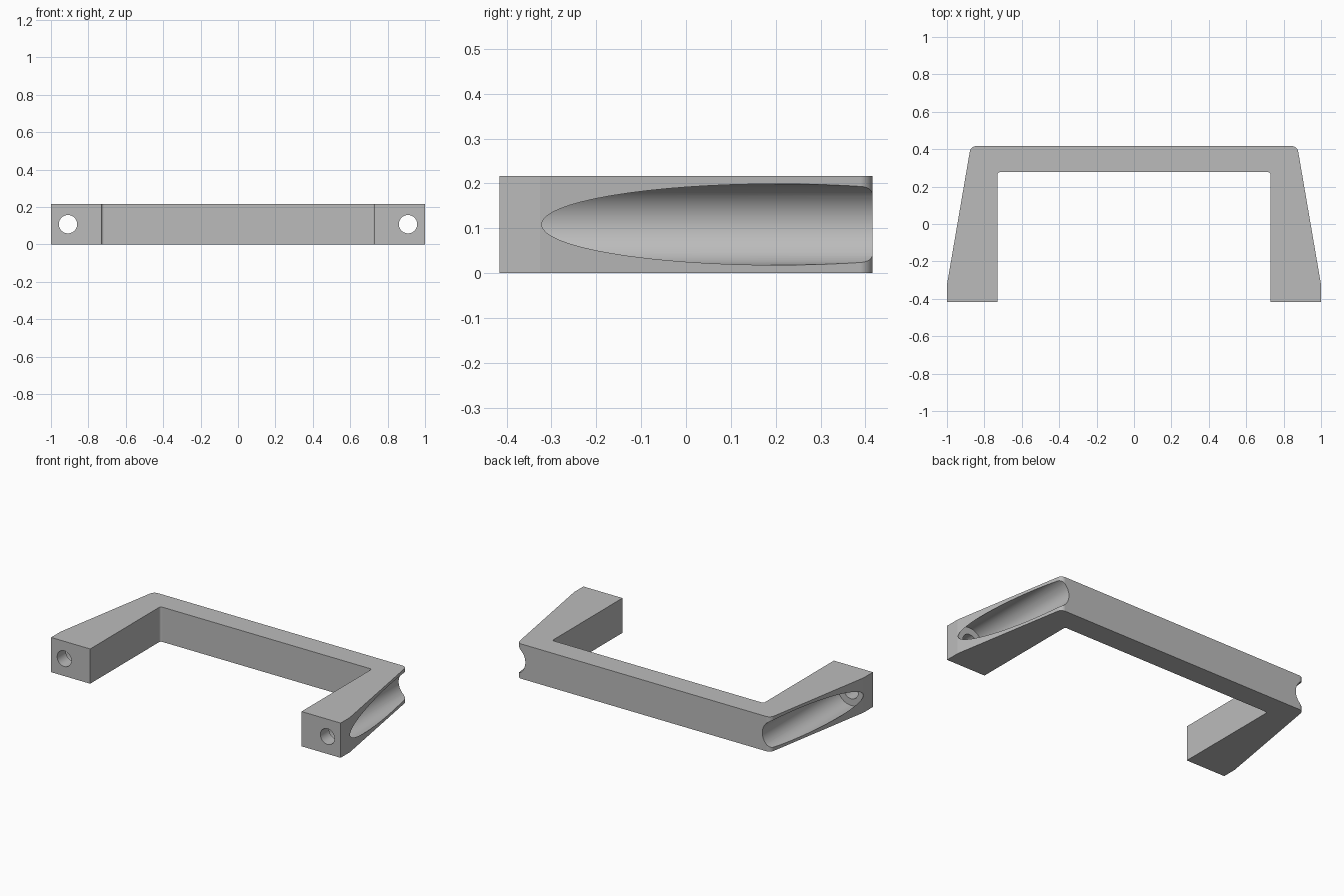
import bpy
import bmesh
import math
from mathutils import Matrix

HEIGHT = 0.217
BACK = 0.416
BORE_X, BORE_Z = 0.909, HEIGHT / 2

if "Cube" in bpy.data.objects:
    bpy.data.objects.remove(bpy.data.objects["Cube"], do_unlink=True)

grey = bpy.data.materials.new("plain grey")
grey.use_nodes = True
grey.diffuse_color = (0.5, 0.5, 0.5, 1)
grey.node_tree.nodes["Principled BSDF"].inputs["Base Color"].default_value = (0.5, 0.5, 0.5, 1)


def add_object(name, bm):
    bmesh.ops.recalc_face_normals(bm, faces=bm.faces)
    mesh = bpy.data.meshes.new(name)
    bm.to_mesh(mesh)
    bm.free()
    mesh.materials.append(grey)
    obj = bpy.data.objects.new(name, mesh)
    bpy.context.collection.objects.link(obj)
    return obj


def cylinder_along_y(name, x, radius, y0, y1):
    bm = bmesh.new()
    place = Matrix.Translation((x, (y0 + y1) / 2, BORE_Z)) @ Matrix.Rotation(math.pi / 2, 4, "X")
    bmesh.ops.create_cone(bm, cap_ends=True, segments=64, radius1=radius,
                          radius2=radius, depth=y1 - y0, matrix=place)
    obj = add_object(name, bm)
    obj.hide_render = True
    return obj


def round_corners(bm, y, radius):
    # Round the upright edges standing at this depth
    edges = [e for e in bm.edges
             if all(abs(v.co.y - y) < 1e-4 for v in e.verts)
             and abs(e.verts[0].co.z - e.verts[1].co.z) > 0.1]
    bmesh.ops.bevel(bm, geom=edges, offset=radius, segments=16, profile=0.5, affect="EDGES")


# Handle body: tapered legs joined by a grip bar
INNER_Y = 0.277
half = [(0.73, INNER_Y), (0.73, -BACK), (1.0, -BACK), (1.0, -0.325), (0.873, BACK)]
outline = half + [(-x, y) for x, y in reversed(half)]
bm = bmesh.new()
base = bm.faces.new([bm.verts.new((x, y, 0)) for x, y in outline])
top = bmesh.ops.extrude_face_region(bm, geom=[base])["geom"]
bmesh.ops.translate(bm, vec=(0, 0, HEIGHT),
                    verts=[g for g in top if isinstance(g, bmesh.types.BMVert)])
round_corners(bm, BACK, 0.028)
round_corners(bm, INNER_Y, 0.014)
handle = add_object("pull_handle", bm)

# Screw hole and wide access bore through each leg
cutters = []
for side, label in ((1, "left"), (-1, "right")):
    x = side * BORE_X
    cutters.append(cylinder_along_y(label + "_access_bore", x, 0.0905, -0.33, 0.6))
    cutters.append(cylinder_along_y(label + "_screw_hole", x, 0.049, -0.6, -0.2))

bpy.ops.object.select_all(action="DESELECT")
handle.select_set(True)
bpy.context.view_layer.objects.active = handle
for cutter in cutters:
    mod = handle.modifiers.new(cutter.name, "BOOLEAN")
    mod.operation = "DIFFERENCE"
    mod.solver = "EXACT"
    mod.object = cutter
    bpy.ops.object.modifier_apply(modifier=mod.name)
for cutter in cutters:
    bpy.data.objects.remove(cutter, do_unlink=True)

# Smooth bores and rounded corners, crisp edges elsewhere
bpy.ops.object.shade_smooth_by_angle(angle=math.radians(8))
weighted = handle.modifiers.new("flat_face_normals", "WEIGHTED_NORMAL")
weighted.keep_sharp = True
